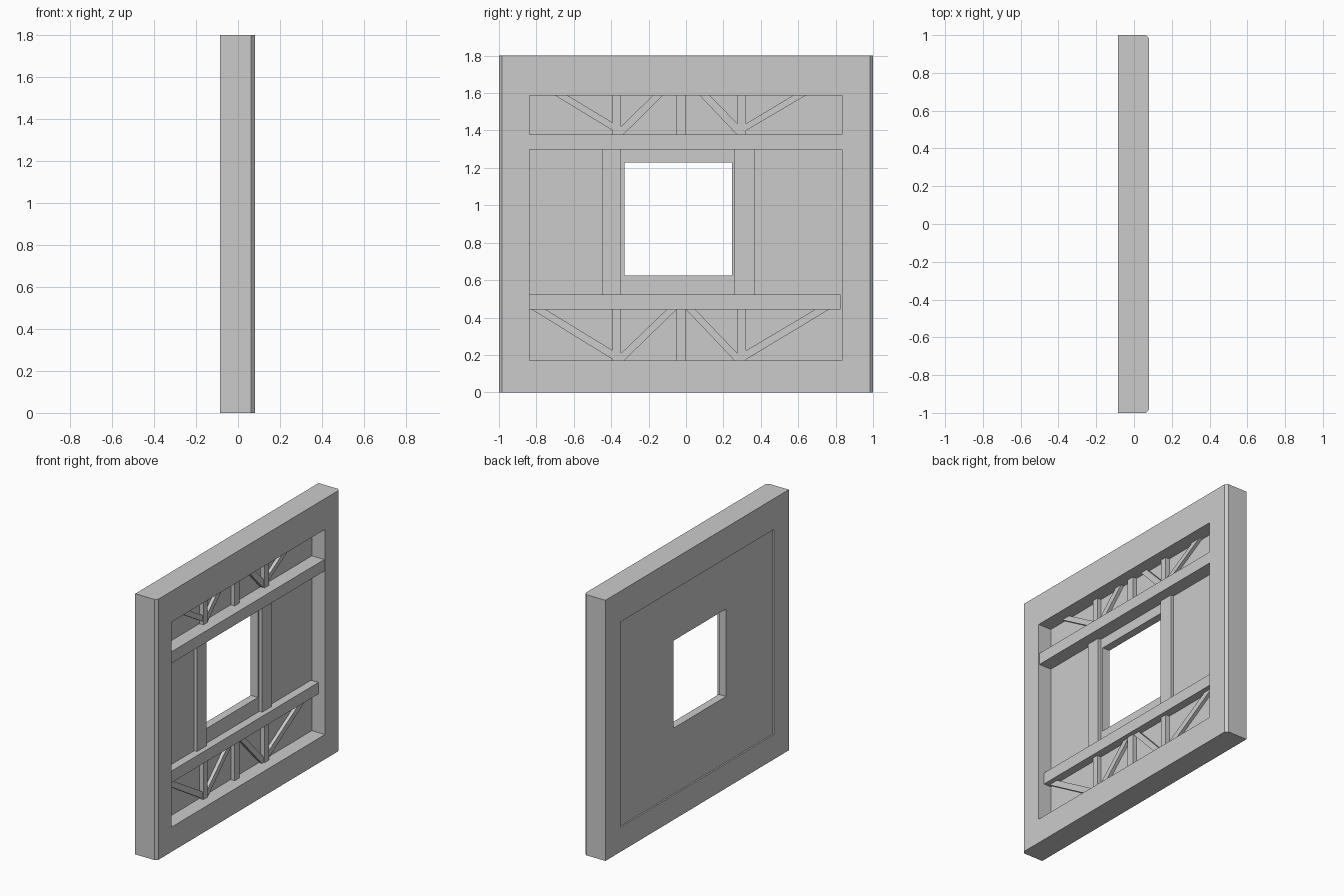
import bpy, bmesh
from mathutils import Vector

if "Cube" in bpy.data.objects:
    bpy.data.objects.remove(bpy.data.objects["Cube"])


def prism(name, points, offset):
    """Extrude a closed flat outline by an offset vector."""
    bm = bmesh.new()
    face = bm.faces.new([bm.verts.new(p) for p in points])
    ext = bmesh.ops.extrude_face_region(bm, geom=[face], use_keep_orig=True)
    verts = [g for g in ext["geom"] if isinstance(g, bmesh.types.BMVert)]
    bmesh.ops.translate(bm, verts=verts, vec=Vector(offset))
    bmesh.ops.recalc_face_normals(bm, faces=bm.faces)
    mesh = bpy.data.meshes.new(name)
    bm.to_mesh(mesh)
    bm.free()
    obj = bpy.data.objects.new(name, mesh)
    bpy.context.collection.objects.link(obj)
    return obj


def slab(name, outline, x0, x1):
    """Outline in (y, z), extruded along x."""
    return prism(name, [(x0, y, z) for y, z in outline], (x1 - x0, 0, 0))


def bar(name, y0, y1, z0, z1, x0, x1):
    return slab(name, [(y0, z0), (y1, z0), (y1, z1), (y0, z1)], x0, x1)


def cut(obj, cutter):
    cutter.hide_render = True
    cutter.display_type = 'WIRE'
    mod = obj.modifiers.new("opening", 'BOOLEAN')
    mod.operation = 'DIFFERENCE'
    mod.solver = 'EXACT'
    mod.object = cutter


BACK, FRONT = -0.085, 0.08
PANEL_BACK, PANEL = -0.075, -0.02
L, R, BOTTOM, TOP = -0.838, 0.834, 0.171, 1.587

# Thick outer frame with chamfered front side edges
c = 0.017
plan = [(BACK, -1), (FRONT - c, -1), (FRONT, -1 + c),
        (FRONT, 1 - c), (FRONT - c, 1), (BACK, 1)]
frame = prism("outer_frame", [(x, y, 0) for x, y in plan], (0, 0, 1.8))
cut(frame, bar("frame_cutter", L, R, BOTTOM, TOP, -0.2, 0.2))

# Back panel with window
panel = bar("back_panel", L, R, BOTTOM, TOP, PANEL_BACK, PANEL)
cut(panel, bar("window_cutter", -0.33, 0.246, 0.625, 1.229, -0.2, 0.2))

# Horizontal beams
UP0, UP1, LO0, LO1 = 1.298, 1.378, 0.443, 0.523
bar("upper_beam", L, R, UP0, UP1, PANEL, 0.075)
bar("lower_beam", L, 0.825, LO0, LO1, PANEL, 0.037)

# Posts beside the window
for side, y0, y1 in (("left", -0.45, -0.348), ("right", 0.26, 0.365)):
    bar("post_" + side, y0, y1, LO1, UP0, PANEL, 0.002)

# Short uprights above and below the beams
for i, (y0, y1) in enumerate([(-0.392, -0.348), (-0.05, 0.0), (0.275, 0.322)]):
    bar(f"lower_upright_{i}", y0, y1, BOTTOM, LO0, PANEL, 0.01)
    bar(f"upper_upright_{i}", y0, y1, UP1, TOP, PANEL, 0.01)

# Diagonal braces: two points at the top, the rest at the upright
braces = {
    "lower": [
        [(-0.825, LO0), (-0.75, LO0), (-0.392, 0.224), (-0.392, 0.176)],
        [(-0.103, LO0), (-0.05, LO0), (-0.33, BOTTOM), (-0.348, BOTTOM), (-0.348, 0.208)],
        [(0.05, LO0), (0.0, LO0), (0.258, BOTTOM), (0.275, BOTTOM), (0.275, 0.208)],
        [(0.765, LO0), (0.69, LO0), (0.322, 0.224), (0.322, 0.176)]],
    "upper": [
        [(-0.70, TOP), (-0.632, TOP), (-0.392, 1.442), (-0.392, 1.40)],
        [(-0.178, TOP), (-0.124, TOP), (-0.335, UP1), (-0.348, UP1), (-0.348, 1.42)],
        [(0.127, TOP), (0.073, TOP), (0.262, UP1 + 0.01), (0.275, UP1), (0.275, 1.437)],
        [(0.64, TOP), (0.572, TOP), (0.322, 1.437), (0.322, 1.40)]],
}
for row, outlines in braces.items():
    for i, outline in enumerate(outlines):
        slab(f"{row}_brace_{i}", outline, PANEL, 0.003)
